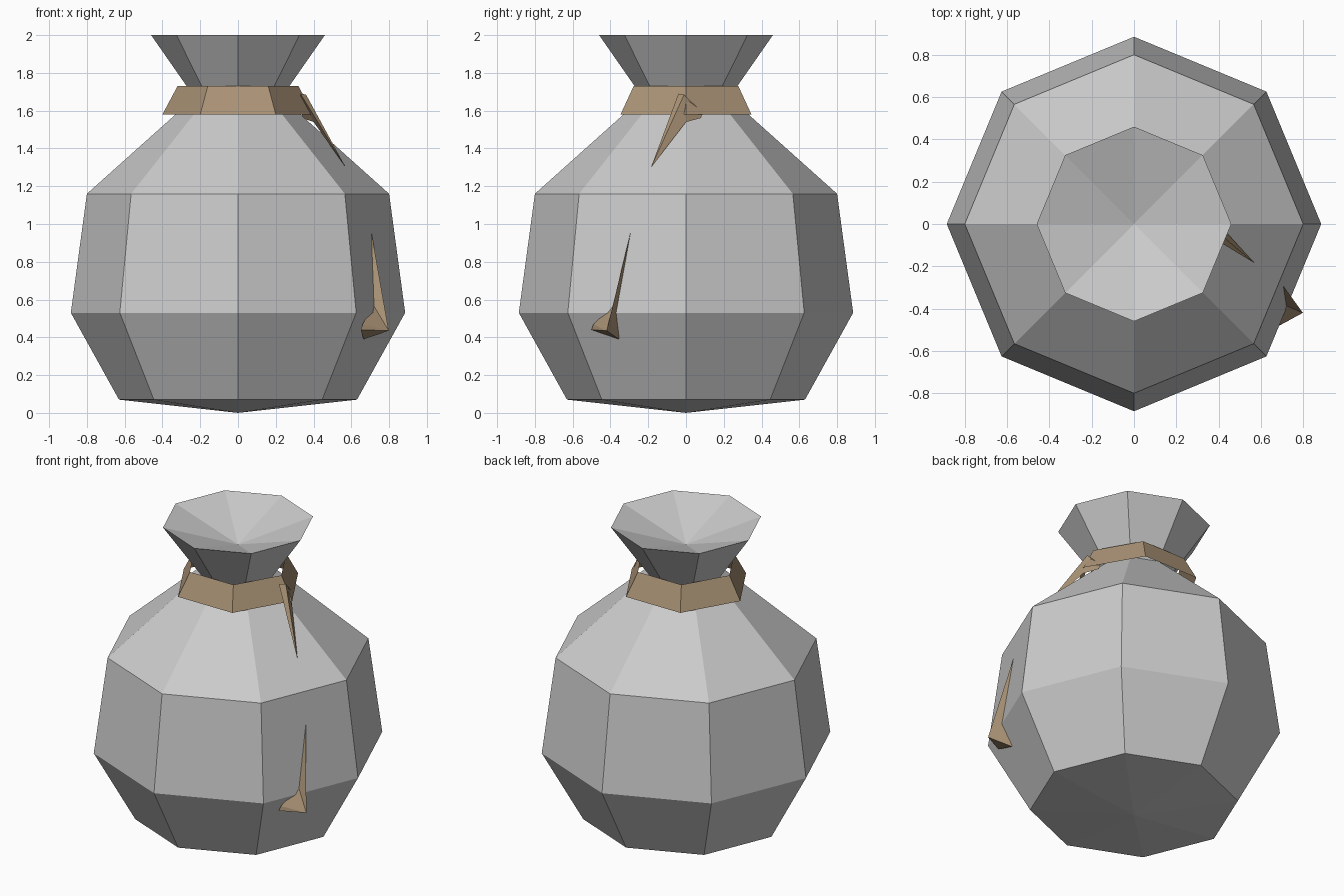
import bpy, bmesh, math

if "Cube" in bpy.data.objects:
    bpy.data.objects.remove(bpy.data.objects["Cube"])

cord = bpy.data.materials.new("cord_brown")
cord.diffuse_color = (0.40, 0.29, 0.18, 1)
cord.use_nodes = True
cord.node_tree.nodes["Principled BSDF"].inputs["Base Color"].default_value = cord.diffuse_color


def finish(bm, name, mat=None):
    me = bpy.data.meshes.new(name)
    bm.to_mesh(me)
    bm.free()
    ob = bpy.data.objects.new(name, me)
    bpy.context.collection.objects.link(ob)
    if mat:
        me.materials.append(mat)
    return ob


def lathe(name, profile, sides, mat=None):
    """Faceted turned shape; a radius of 0 gives a single pole point."""
    bm = bmesh.new()
    rings = []
    for r, z in profile:
        if r == 0:
            rings.append([bm.verts.new((0, 0, z))] * sides)
        else:
            rings.append([bm.verts.new((r * math.cos(i * math.tau / sides),
                                        r * math.sin(i * math.tau / sides), z))
                          for i in range(sides)])
    for a, b in zip(rings, rings[1:]):
        for i in range(sides):
            j = (i + 1) % sides
            bm.faces.new(list(dict.fromkeys((a[i], a[j], b[j], b[i]))))
    return finish(bm, name, mat)


def spike(name, points):
    """Small tapered solid spanning a tip and the corners of its foot."""
    bm = bmesh.new()
    tip, ridge, heel, waist, toe_top, toe = [bm.verts.new(p) for p in points]
    for f in ((tip, waist, ridge), (waist, toe_top, ridge), (toe_top, toe, ridge),
              (tip, ridge, heel), (ridge, toe, heel),
              (tip, heel, waist), (waist, heel, toe_top), (toe_top, heel, toe)):
        bm.faces.new(f)
    bmesh.ops.recalc_face_normals(bm, faces=bm.faces)
    return finish(bm, name, cord)


# Sack: bulging body, pinched neck, flared mouth with a sunken top
lathe("sack_body", [(0, 0), (0.63, 0.07), (0.885, 0.53), (0.80, 1.16),
                    (0.23, 1.67), (0.46, 2.0), (0, 1.85)], 8)

# Six-sided band around the neck
lathe("neck_band", [(0.40, 1.58), (0.32, 1.73)], 6, cord)

# Loose end of the band hanging over the shoulder
spike("band_loose_end", [(0.57, -0.185, 1.30), (0.36, -0.01, 1.685),
                         (0.33, -0.04, 1.69), (0.40, 0.0, 1.54),
                         (0.34, 0.075, 1.56), (0.34, 0.09, 1.585)])

# Sliver on the side of the sack
spike("side_sliver", [(0.704, -0.29, 0.97), (0.798, -0.42, 0.435),
                      (0.665, -0.355, 0.39), (0.717, -0.385, 0.57),
                      (0.66, -0.49, 0.47), (0.65, -0.50, 0.44)])
